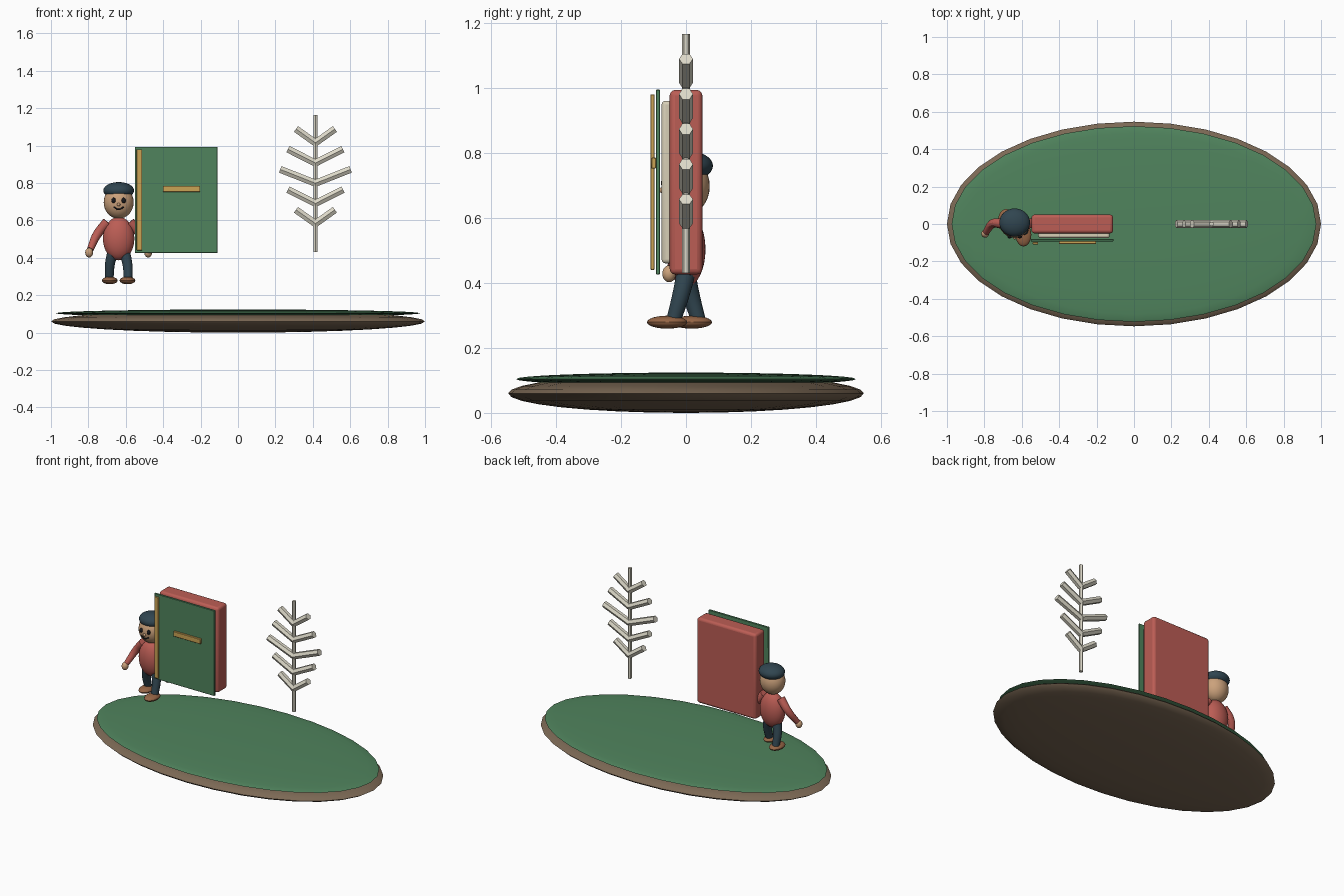
import bpy
from mathutils import Vector

if "Cube" in bpy.data.objects:
    bpy.data.objects.remove(bpy.data.objects["Cube"])

MATS = {}


def material(name, rgb):
    m = bpy.data.materials.new(name)
    m.diffuse_color = (*rgb, 1)
    m.use_nodes = True
    m.node_tree.nodes["Principled BSDF"].inputs["Base Color"].default_value = m.diffuse_color
    MATS[name] = m


material("soil", (0.20, 0.14, 0.09))
material("grass", (0.08, 0.23, 0.11))
material("red", (0.50, 0.11, 0.09))
material("cream", (0.68, 0.62, 0.47))
material("gold", (0.60, 0.37, 0.09))
material("skin", (0.60, 0.36, 0.20))
material("navy", (0.03, 0.06, 0.08))
material("leather", (0.30, 0.13, 0.06))
material("bone", (0.72, 0.69, 0.58))
material("dark", (0.01, 0.01, 0.012))


def finish(name, mat, smooth=True):
    o = bpy.context.object
    o.name = name
    o.data.materials.clear()
    o.data.materials.append(MATS[mat])
    if smooth:
        bpy.ops.object.shade_smooth_by_angle()
    return o


def ball(name, loc, radii, mat, seg=32, rings=16):
    bpy.ops.mesh.primitive_uv_sphere_add(segments=seg, ring_count=rings, location=loc)
    bpy.context.object.scale = radii
    bpy.ops.object.transform_apply(location=False, rotation=False, scale=True)
    return finish(name, mat)


def box(name, lo, hi, mat, bevel, seg=1):
    lo, hi = Vector(lo), Vector(hi)
    bpy.ops.mesh.primitive_cube_add(size=1, location=(lo + hi) / 2)
    o = bpy.context.object
    o.scale = hi - lo
    bpy.ops.object.transform_apply(location=False, rotation=False, scale=True)
    b = o.modifiers.new("bevel", "BEVEL")
    b.width, b.segments = bevel, seg
    return finish(name, mat)


def rod(name, a, b, r, mat, sides=6):
    a, b = Vector(a), Vector(b)
    d = b - a
    bpy.ops.mesh.primitive_cylinder_add(vertices=sides, radius=r, depth=d.length, location=(a + b) / 2)
    o = bpy.context.object
    o.rotation_euler = d.to_track_quat("Z", "X").to_euler()
    return finish(name, mat, smooth=False)


def tube(name, pts, radii, mat):
    c = bpy.data.curves.new(name, "CURVE")
    c.dimensions = "3D"
    c.bevel_depth, c.bevel_resolution, c.resolution_u = 1, 4, 6
    c.use_fill_caps = True
    s = c.splines.new("BEZIER")
    s.bezier_points.add(len(pts) - 1)
    for p, co, r in zip(s.bezier_points, pts, radii):
        p.co, p.radius = co, r
        p.handle_left_type = p.handle_right_type = "AUTO"
    o = bpy.data.objects.new(name, c)
    bpy.context.collection.objects.link(o)
    bpy.ops.object.select_all(action="DESELECT")
    o.select_set(True)
    bpy.context.view_layer.objects.active = o
    bpy.ops.object.convert(target="MESH")
    return finish(name, mat)


# oval ground island
ball("soil_base", (0, 0, 0.06), (1.0, 0.547, 0.06), "soil")
ball("grass_top", (0, 0, 0.104), (0.975, 0.523, 0.02), "grass")

# big book: body, pages, cover and gilt trim
box("book_body", (-0.548, -0.05, 0.426), (-0.112, 0.05, 0.993), "red", 0.016, 3)
box("book_pages", (-0.512, -0.075, 0.46), (-0.13, -0.03, 0.96), "cream", 0.012, 3)
box("book_cover", (-0.552, -0.093, 0.426), (-0.11, -0.08, 0.994), "grass", 0.002)
box("spine_strip", (-0.542, -0.109, 0.44), (-0.512, -0.097, 0.98), "gold", 0.002)
box("title_bar", (-0.402, -0.107, 0.752), (-0.202, -0.092, 0.785), "gold", 0.002)

# bare tree: trunk and five branch pairs
TX = 0.414
rod("tree_trunk", (TX, 0, 0.43), (TX, 0, 1.165), 0.0125, "bone")
for i, reach in enumerate((0.104, 0.147, 0.188, 0.147, 0.104)):
    z = 0.583 + 0.108 * i
    for side, s in (("left", -1), ("right", 1)):
        rod(f"{side}_branch_{i + 1}", (TX, 0, z), (TX + s * reach, 0, z + 0.074), 0.0215, "bone")

# walking figure: torso, head, cap
CX = -0.638
ball("torso", (CX, 0, 0.503), (0.084, 0.06, 0.116), "red")
ball("head", (CX, 0, 0.697), (0.08, 0.073, 0.088), "skin")
ball("cap", (CX, 0.008, 0.76), (0.082, 0.075, 0.045), "navy")
ball("nose", (CX, -0.073, 0.685), (0.009, 0.01, 0.009), "skin", 16, 8)
tube("smile", [(CX - 0.027, -0.065, 0.672), (CX, -0.069, 0.659), (CX + 0.027, -0.065, 0.672)],
     (0.004, 0.004, 0.004), "dark")

# paired face, arms, legs and feet; the right foot steps forward
for side, s in (("left", -1), ("right", 1)):
    ball(f"{side}_eye", (CX + s * 0.027, -0.068, 0.707), (0.012, 0.009, 0.015), "dark", 16, 8)
    tube(f"{side}_arm", [(CX + s * 0.06, 0, 0.592), (CX + s * 0.115, 0.003, 0.525), (CX + s * 0.152, -0.042, 0.445)],
         (0.027, 0.024, 0.018), "red")
    ball(f"{side}_hand", (CX + s * 0.158, -0.052, 0.428), (0.021, 0.021, 0.026), "skin", 16, 10)
    step = -0.038 if s > 0 else 0.038
    tube(f"{side}_leg", [(CX + s * 0.032, 0, 0.43), (CX + s * 0.047, step * 0.4, 0.365), (CX + s * 0.05, step, 0.285)],
         (0.03, 0.027, 0.023), "navy")
    ball(f"{side}_foot", (CX + s * 0.047, step - 0.02, 0.279), (0.042, 0.062, 0.02), "leather", 24, 12)
